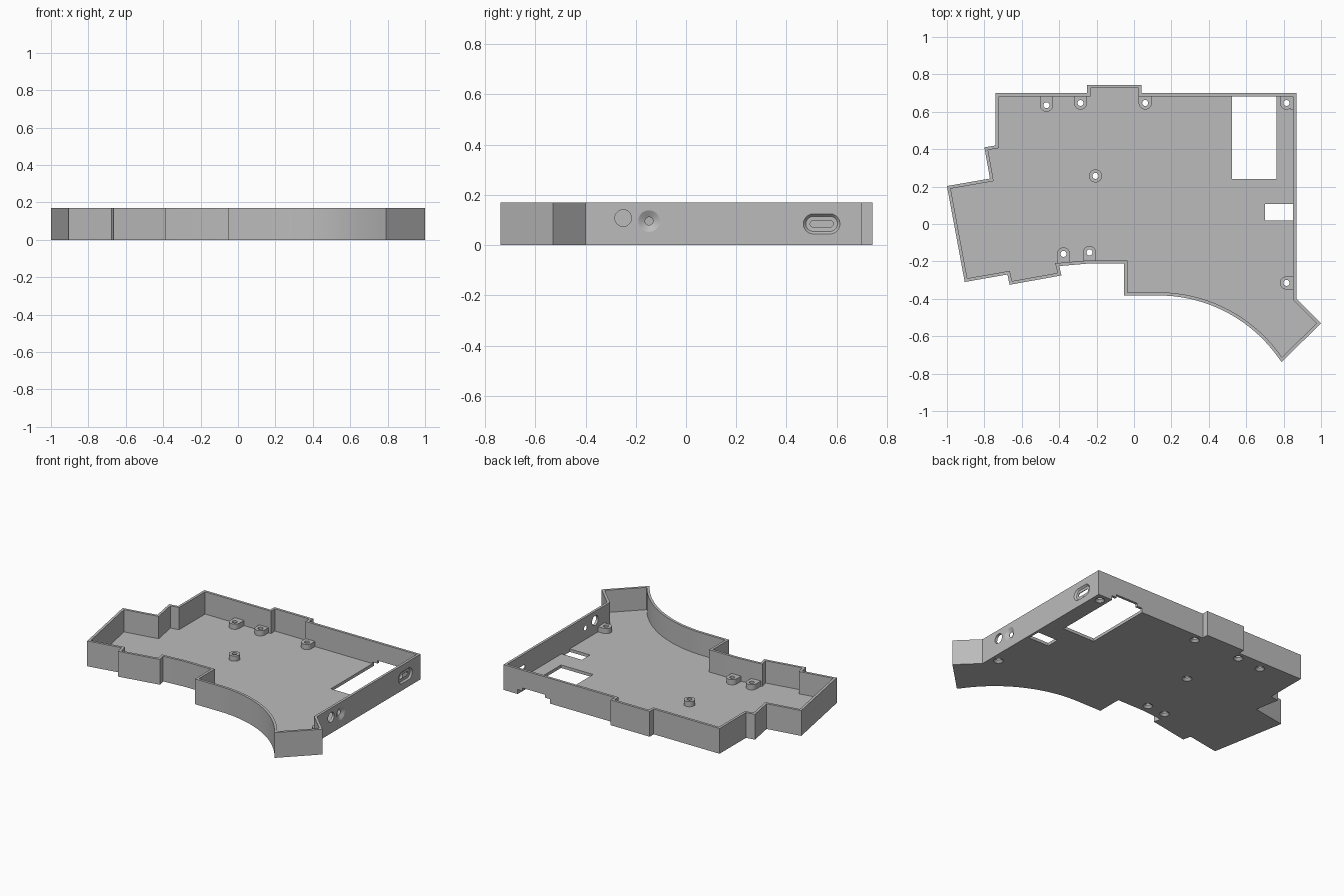
import bpy, bmesh, math
from mathutils import Vector

cube = bpy.data.objects.get("Cube")
if cube:
    bpy.data.objects.remove(cube, do_unlink=True)

HEIGHT, FLOOR, WALL = 0.17, 0.02, 0.017

grey = bpy.data.materials.new("plain grey")
grey.use_nodes = True
grey.diffuse_color = (0.5, 0.5, 0.5, 1)
grey.node_tree.nodes["Principled BSDF"].inputs["Base Color"].default_value = (0.5, 0.5, 0.5, 1)


def loft(name, loops):
    """Skin a stack of equal-length loops and cap both ends."""
    bm = bmesh.new()
    rings = [[bm.verts.new(p) for p in loop] for loop in loops]
    n = len(rings[0])
    for a, b in zip(rings, rings[1:]):
        for i in range(n):
            j = (i + 1) % n
            bm.faces.new((a[i], a[j], b[j], b[i]))
    bm.faces.new(rings[0])
    bm.faces.new(rings[-1])
    bmesh.ops.recalc_face_normals(bm, faces=bm.faces[:])
    mesh = bpy.data.meshes.new(name)
    bm.to_mesh(mesh)
    bm.free()
    mesh.materials.append(grey)
    obj = bpy.data.objects.new(name, mesh)
    bpy.context.collection.objects.link(obj)
    return obj


def prism(name, outline, z0, z1):
    return loft(name, [[(x, y, z) for x, y in outline] for z in (z0, z1)])


def box(name, x0, x1, y0, y1, z0, z1):
    return prism(name, [(x0, y0), (x1, y0), (x1, y1), (x0, y1)], z0, z1)


def pill(r, half=0.0, n=32):
    """Circle, or slot when its halves are pulled apart along the first axis."""
    pts = []
    for i in range(n):
        a = 2 * math.pi * (i + 0.5) / n
        pts.append((math.copysign(half, math.cos(a)) + r * math.cos(a), r * math.sin(a)))
    return pts


def inset(outline, d):
    """Mitred inward offset of a clockwise outline."""
    pts = [Vector(p) for p in outline]
    result = []
    for i, p in enumerate(pts):
        a = (p - pts[i - 1]).normalized()
        b = (pts[(i + 1) % len(pts)] - p).normalized()
        na, nb = Vector((a.y, -a.x)), Vector((b.y, -b.x))
        result.append(p + (na + nb) * d / (1 + na.dot(nb)))
    return result


def cut(obj, cutters):
    for c in cutters:
        mod = obj.modifiers.new("cut", 'BOOLEAN')
        mod.operation, mod.solver, mod.object = 'DIFFERENCE', 'EXACT', c
    graph = bpy.context.evaluated_depsgraph_get()
    mesh = bpy.data.meshes.new_from_object(obj.evaluated_get(graph))
    obj.modifiers.clear()
    obj.data = mesh


# Outline of the tray, clockwise from the back right corner
outline = [(-0.74, 0.70), (-0.25, 0.70), (-0.25, 0.743), (0.04, 0.743), (0.04, 0.70),
           (0.868, 0.70), (0.868, -0.40), (1.0, -0.53), (0.79, -0.738)]
# Concave sweep along the front
R, cx, top = 0.785, 0.13, -0.382
sweep = math.asin((0.79 - cx) / R)
for i in range(1, 25):
    a = sweep * (1 - i / 24)
    outline.append((cx + R * math.sin(a), top - R + R * math.cos(a)))
outline += [(-0.053, top), (-0.053, -0.212), (-0.25, -0.212), (-0.40, -0.225),
            (-0.388, -0.275), (-0.665, -0.325), (-0.677, -0.27), (-0.905, -0.31),
            (-1.0, 0.203), (-0.77, 0.243), (-0.80, 0.41), (-0.74, 0.42)]

tray = prism("tray", outline, 0, HEIGHT)
cavity = prism("cavity_cutter", inset(outline, WALL), FLOOR, HEIGHT + 0.1)
cutters = [cavity]

# Floor windows and the stepped notch in the back wall
cutters += [box("window_cutter", 0.523, 0.762, 0.24, 0.8, -0.1, 0.03),
            box("notch_cutter", 0.56, 0.725, 0.65, 0.8, -0.1, 0.05),
            box("small_window_cutter", 0.70, 0.851, 0.02, 0.107, -0.1, 0.03)]


# Openings in the side wall: each ring is (x, radius, half length)
def side_cutter(name, y, z, rings):
    return loft(name, [[(x, y + u, z + v) for u, v in pill(r, h)] for x, r, h in rings])


cutters += [
    side_cutter("round_port_cutter", -0.25, 0.108, [(0.8, 0.033, 0), (0.9, 0.033, 0)]),
    side_cutter("flared_port_cutter", -0.147, 0.096,
                [(0.8, 0.016, 0), (0.853, 0.016, 0), (0.868, 0.043, 0), (0.9, 0.043, 0)]),
    side_cutter("slot_cutter", 0.54, 0.085,
                [(0.8, 0.013, 0.033), (0.856, 0.013, 0.033), (0.857, 0.03, 0.033),
                 (0.868, 0.04, 0.033), (0.9, 0.04, 0.033)])]

# Screw posts: position and the direction and length of the web to the wall
posts = {"back_left": (-0.468, 0.635, 90, 0.052), "back_middle": (-0.286, 0.647, 90, 0.04),
         "back_right": (0.06, 0.647, 90, 0.04), "back_corner": (0.815, 0.647, 90, 0.04),
         "centre": (-0.206, 0.257, 0, 0), "front_left": (-0.377, -0.16, 270, 0.052),
         "front_middle": (-0.238, -0.152, 270, 0.048), "side": (0.815, -0.315, 0, 0.04)}
objects = [tray]
for name, (x, y, angle, web) in posts.items():
    shape = pill(0.035)
    if web:
        shape = [p for p in shape if p[0] < 0]
        shape += [(web, -0.035), (web, 0.035)]
    t = math.radians(angle)
    co, si = math.cos(t), math.sin(t)
    shape = [(x + u * co - v * si, y + u * si + v * co) for u, v in shape]
    post = prism(name + "_post", shape, FLOOR - 0.003, 0.055)
    hole = loft(name + "_hole_cutter", [[(x + u, y + v, z) for u, v in pill(r)] for z, r in
                ((-0.1, 0.03), (0, 0.03), (0.015, 0.016), (0.1, 0.016))])
    cut(post, [hole])
    objects.append(post)
    cutters.append(hole)

# Square filler tying the corner post to the side wall
objects.append(box("corner_web", 0.838, 0.853, 0.612, 0.685, FLOOR - 0.003, 0.0545))

cut(tray, cutters)
for c in cutters:
    bpy.data.objects.remove(c, do_unlink=True)

bpy.ops.object.select_all(action='DESELECT')
for obj in objects:
    obj.select_set(True)
bpy.context.view_layer.objects.active = tray
bpy.ops.object.shade_smooth_by_angle(angle=math.radians(25))
